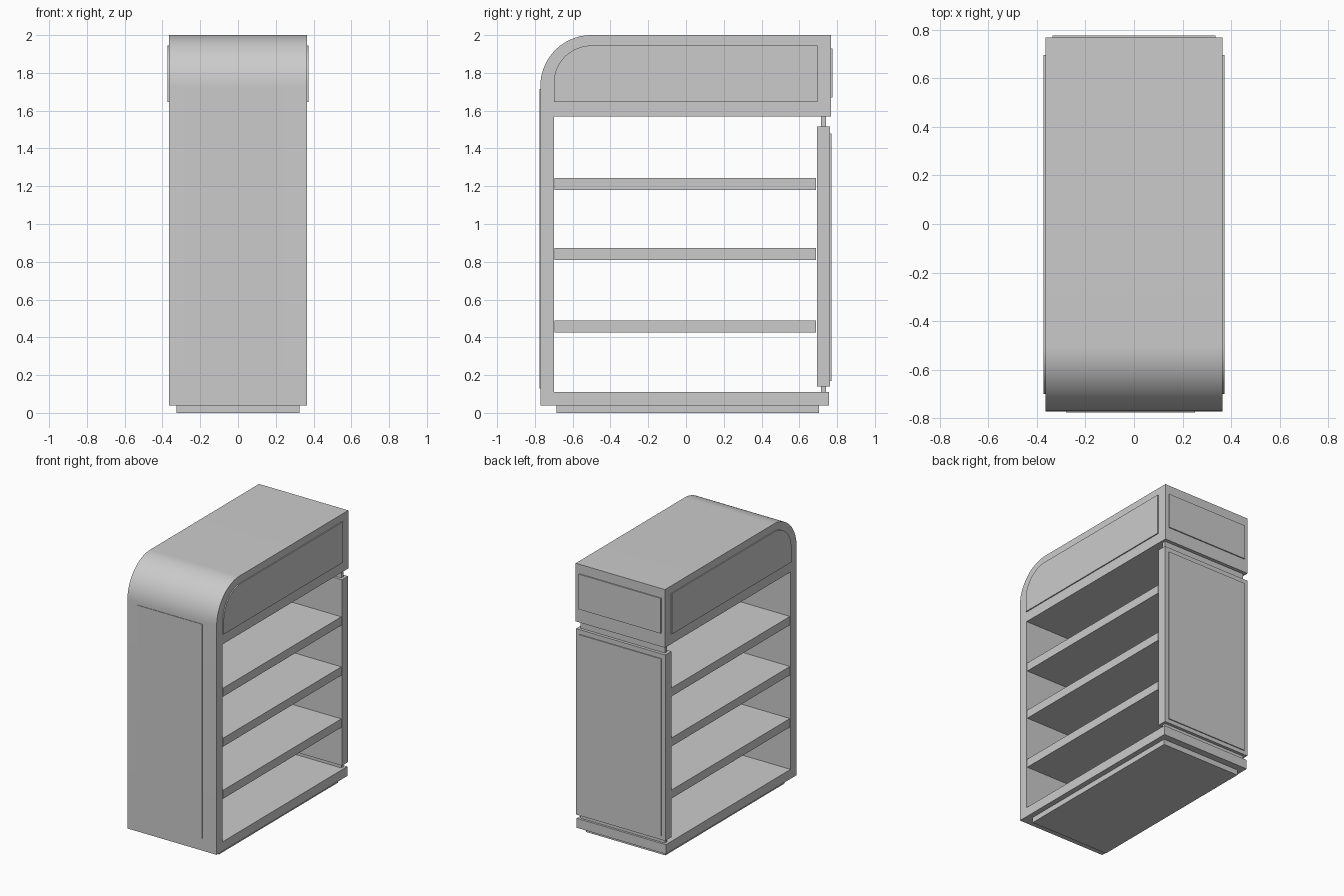
import bpy, bmesh, math

if "Cube" in bpy.data.objects:
    bpy.data.objects.remove(bpy.data.objects["Cube"])


def box(name, x, y, z):
    """Box from (min, max) ranges on each axis."""
    bm = bmesh.new()
    bmesh.ops.create_cube(bm, size=1)
    for v in bm.verts:
        for i, (a, b) in enumerate((x, y, z)):
            v.co[i] = (a + b) / 2 + v.co[i] * (b - a)
    return finish(name, bm)


def finish(name, bm, smooth=False):
    bmesh.ops.recalc_face_normals(bm, faces=bm.faces)
    me = bpy.data.meshes.new(name)
    bm.to_mesh(me)
    bm.free()
    ob = bpy.data.objects.new(name, me)
    bpy.context.collection.objects.link(ob)
    if smooth:
        bpy.ops.object.select_all(action='DESELECT')
        ob.select_set(True)
        bpy.context.view_layer.objects.active = ob
        bpy.ops.object.shade_smooth_by_angle(angle=math.radians(30))
    return ob


def extrude_profile(name, pts, x0, x1):
    """Extrude a (y, z) outline along x."""
    bm = bmesh.new()
    face = bm.faces.new([bm.verts.new((x0, y, z)) for y, z in pts])
    res = bmesh.ops.extrude_face_region(bm, geom=[face])
    for g in res['geom']:
        if isinstance(g, bmesh.types.BMVert):
            g.co.x = x1
    return finish(name, bm, smooth=True)


def arc(cy, cz, r, n=24):
    """Quarter arc from the front (-y) up to the top."""
    return [(cy - r * math.cos(i / n * math.pi / 2),
             cz + r * math.sin(i / n * math.pi / 2)) for i in range(n + 1)]


W = 0.365

# Front wall and header in one curved shell
extrude_profile("shell", [(-0.70, 0.04), (-0.771, 0.04)] + arc(-0.501, 1.73, 0.27)
                + [(0.767, 2.0), (0.767, 1.57), (-0.70, 1.57)], -W, W)

# Raised sign panels on both sides of the header
sign = arc(-0.50, 1.745, 0.20) + [(0.695, 1.945), (0.695, 1.645), (-0.70, 1.645)]
for side, s in (("right", 1), ("left", -1)):
    extrude_profile("header_panel_" + side, sign, s * (W - 0.005), s * 0.373)

# Thin raised panels on front, header back and door
box("front_panel", (-0.28, 0.25), (-0.775, -0.765), (0.13, 1.715))
box("header_back_panel", (-0.335, 0.335), (0.76, 0.775), (1.67, 1.93))
box("back_wall_panel", (-0.335, 0.335), (0.755, 0.77), (0.17, 1.48))

# Back wall with recessed joints above and below
box("back_wall", (-W, W), (0.693, 0.763), (0.14, 1.515))
box("upper_joint", (-0.345, 0.345), (0.714, 0.741), (1.505, 1.58))
box("lower_joint", (-0.345, 0.345), (0.714, 0.741), (0.10, 0.15))

# Base deck and plinth
box("base_deck", (-W, W), (-0.70, 0.757), (0.04, 0.11))
box("plinth", (-0.325, 0.325), (-0.685, 0.705), (0.0, 0.045))

# Shelves
for i, z in enumerate((0.425, 0.81, 1.18)):
    box(f"shelf_{i + 1}", (-W + 0.001, W - 0.001), (-0.695, 0.688), (z, z + 0.063))
